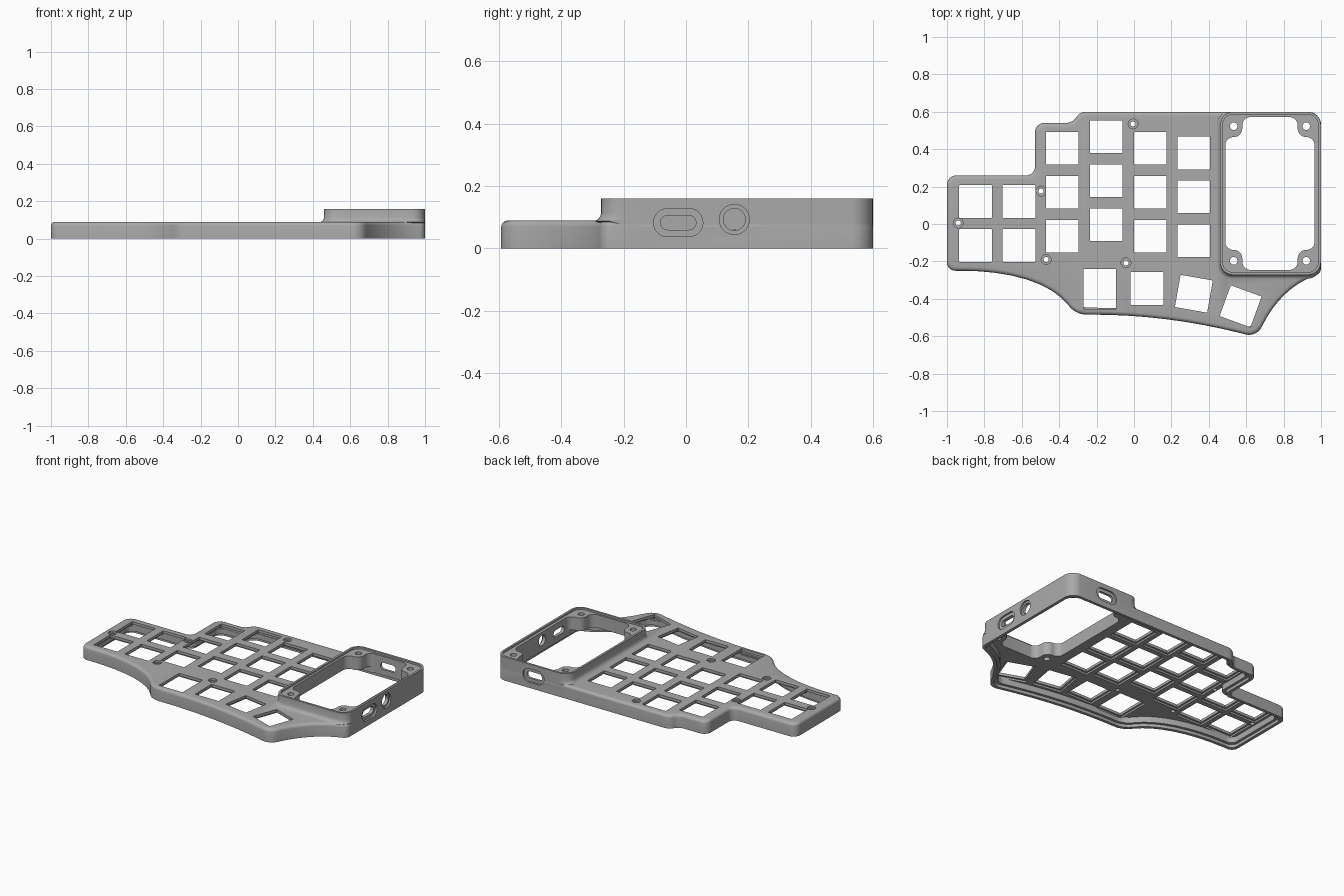
import bpy, bmesh, math
from mathutils import Matrix, Vector

cube = bpy.data.objects.get("Cube")
if cube:
    bpy.data.objects.remove(cube, do_unlink=True)

grey = bpy.data.materials.new("matte_grey")
grey.use_nodes = True
grey.diffuse_color = (0.4, 0.4, 0.4, 1)
grey.node_tree.nodes["Principled BSDF"].inputs["Base Color"].default_value = (0.4, 0.4, 0.4, 1)


def inset(corners, amount):
    """Move every side of a counter-clockwise corner list inwards."""
    result = []
    for i, (x, y, d_in, d_out) in enumerate(corners):
        p = Vector((x, y))
        a = (p - Vector(corners[i - 1][:2])).normalized()
        b = (Vector(corners[(i + 1) % len(corners)][:2]) - p).normalized()
        na, nb = Vector((-a.y, a.x)), Vector((-b.y, b.x))
        q = p + (na + nb) * amount / (1 + na.dot(nb))
        result.append((q.x, q.y, d_in, d_out))
    return result


def rounded(corners, steps=8):
    """Round each corner with an arc that starts and ends at its two cut lengths."""
    n, points = len(corners), []
    for i, (x, y, d_in, d_out) in enumerate(corners):
        p = Vector((x, y))
        before, after = corners[i - 1], corners[(i + 1) % n]
        a, b = Vector(before[:2]) - p, Vector(after[:2]) - p
        d_in *= min(1, 0.98 * a.length / (d_in + before[3]))
        d_out *= min(1, 0.98 * b.length / (d_out + after[2]))
        a.normalize()
        b.normalize()
        weight = math.sin(a.angle(b) / 2)
        start, end = p + a * d_in, p + b * d_out
        for k in range(steps + 1):
            t = k / steps
            u, v, w = (1 - t) ** 2, 2 * t * (1 - t) * weight, t * t
            points.append((start * u + p * v + end * w) / (u + v + w))
    return points


def rect(x0, y0, x1, y1, d):
    return [(x, y, d, d) for x, y in ((x0, y0), (x1, y0), (x1, y1), (x0, y1))]


def box(w, h, d):
    return rect(-w / 2, -h / 2, w / 2, h / 2, d)


def loft(bm, rings, matrix=Matrix()):
    """Skin a stack of (points, height) rings and cap both ends."""
    rows = [[bm.verts.new(matrix @ Vector((p.x, p.y, z))) for p in pts] for pts, z in rings]
    for low, high in zip(rows, rows[1:]):
        for i in range(len(low)):
            j = (i + 1) % len(low)
            bm.faces.new((low[i], low[j], high[j], high[i]))
    bm.faces.new(rows[0][::-1])
    bm.faces.new(rows[-1])


def prism(bm, corners, z0, z1, matrix=Matrix(), steps=8):
    pts = rounded(corners, steps)
    loft(bm, [(pts, z0), (pts, z1)], matrix)


def make(name, bm):
    bmesh.ops.recalc_face_normals(bm, faces=bm.faces)
    mesh = bpy.data.meshes.new(name)
    bm.to_mesh(mesh)
    bm.free()
    mesh.materials.append(grey)
    obj = bpy.data.objects.new(name, mesh)
    bpy.context.collection.objects.link(obj)
    return obj


def combine(target, bm, operation="DIFFERENCE"):
    tool = make("cutter", bm)
    tool.hide_render = True
    mod = target.modifiers.new("shape", "BOOLEAN")
    mod.operation, mod.solver, mod.object = operation, "EXACT", tool
    bpy.context.view_layer.objects.active = target
    bpy.ops.object.modifier_apply(modifier=mod.name)
    bpy.data.objects.remove(tool, do_unlink=True)


# Case body with a rounded upper edge
outline = [
    (-1, -.25, .045, .045), (-.5, -.25, .42, .23), (-.31, -.485, .06, .06),
    (.17, -.482, .42, .42), (.655, -.605, .06, .06), (.79, -.34, .22, .18),
    (1, -.265, .03, .03), (1, .6, .07, .07), (-.29, .6, .035, .035),
    (-.33, .54, .035, .035), (-.53, .54, .05, .05), (-.53, .26, .045, .045),
    (-1, .26, .05, .05)]
TOP, EDGE = .09, .02
bm = bmesh.new()
rings = [(rounded(outline), 0)]
for k in range(5):
    a = math.pi / 8 * k
    rings.append((rounded(inset(outline, EDGE * (1 - math.cos(a)))), TOP - EDGE + EDGE * math.sin(a)))
loft(bm, rings)
case = make("keyboard_case", bm)

# Raised housing with a fillet where it meets the plate
bm = bmesh.new()
loft(bm, [(rounded(rect(.46 - o, -.272 - o, .999, .599, .07)), z) for z, o in (
    (.03, 0), (.08, 0), (.088, .02), (.094, .01), (.102, .004), (.112, 0), (.16, 0))])
combine(case, bm, "UNION")

# Stepped hollow underneath
for wall, height in ((.02, .02), (.037, .06)):
    bm = bmesh.new()
    prism(bm, inset(outline, wall), -.05, height)
    combine(case, bm)

# Housing opening with four screw lugs, and a seat for a lid
hx, hy, nx, ny = .239, .409, .148, .302
quarter = [(hx, -ny), (hx, ny), (nx, ny), (nx, hy), (-nx, hy), (-nx, ny)]
opening = [(x, y, .045, .045) for x, y in quarter + [(-x, -y) for x, y in quarter]]
centre = Matrix.Translation((.727, .163, 0))
bm = bmesh.new()
prism(bm, opening, -.1, .3, centre)
combine(case, bm)
bm = bmesh.new()
prism(bm, rect(.474, -.258, .985, .585, .056), .148, .3)
combine(case, bm)
bm = bmesh.new()
for sx in (-1, 1):
    for sy in (-1, 1):
        prism(bm, box(.04, .04, .02), .03, .3, centre @ Matrix.Translation((.194 * sx, .36 * sy, 0)))
combine(case, bm)

# Switch holes: columns, then the fanned thumb row
keys = []
for x, top, rows in ((-.847, .12, 2), (-.615, .12, 2), (-.383, .405, 3),
                     (-.148, .466, 3), (.087, .405, 3), (.32, .38, 3)):
    keys += [(x, top - .235 * r, .175, 0) for r in range(rows)]
keys += [(-.183, -.348, .215, 0), (.07, -.345, .175, 0), (.32, -.373, .175, -10), (.57, -.44, .175, -20)]
for margin, z0, z1 in ((.025, .055, .072), (0, .05, .2)):
    bm = bmesh.new()
    for x, y, length, turn in keys:
        place = Matrix.Translation((x, y, 0)) @ Matrix.Rotation(math.radians(turn), 4, "Z")
        prism(bm, box(.175 + margin, length + margin, .002), z0, z1, place, 1)
    combine(case, bm)

# Countersunk plate screws
screws = ((-.005, .535), (-.497, .176), (-.94, .005), (-.47, -.19), (-.043, -.208))
for r, z0 in ((.026, .078), (.014, .03)):
    bm = bmesh.new()
    for x, y in screws:
        prism(bm, box(2 * r, 2 * r, r), z0, .2, Matrix.Translation((x, y, 0)))
    combine(case, bm)

# Ports: recessed surround and through hole on the side and back walls
side = Matrix.Rotation(math.pi / 2, 4, "Z") @ Matrix.Rotation(math.pi / 2, 4, "X")
back = Matrix.Rotation(math.pi, 4, "Z") @ Matrix.Rotation(math.pi / 2, 4, "X")
ports = ((side, (1, -.025, .083), .158, .09, .022), (side, (1, .155, .093), .096, .096, .013),
         (back, (.72, .6, .083), .158, .09, .022))
for depth in (.012, .06):
    bm = bmesh.new()
    for turn, spot, w, h, rim in ports:
        trim = 0 if depth < .02 else 2 * rim
        prism(bm, box(w - trim, h - trim, (h - trim) / 2), -depth, .05, Matrix.Translation(spot) @ turn)
    combine(case, bm)

bpy.ops.object.select_all(action="DESELECT")
case.select_set(True)
bpy.context.view_layer.objects.active = case
bpy.ops.object.shade_smooth_by_angle(angle=math.radians(30))
